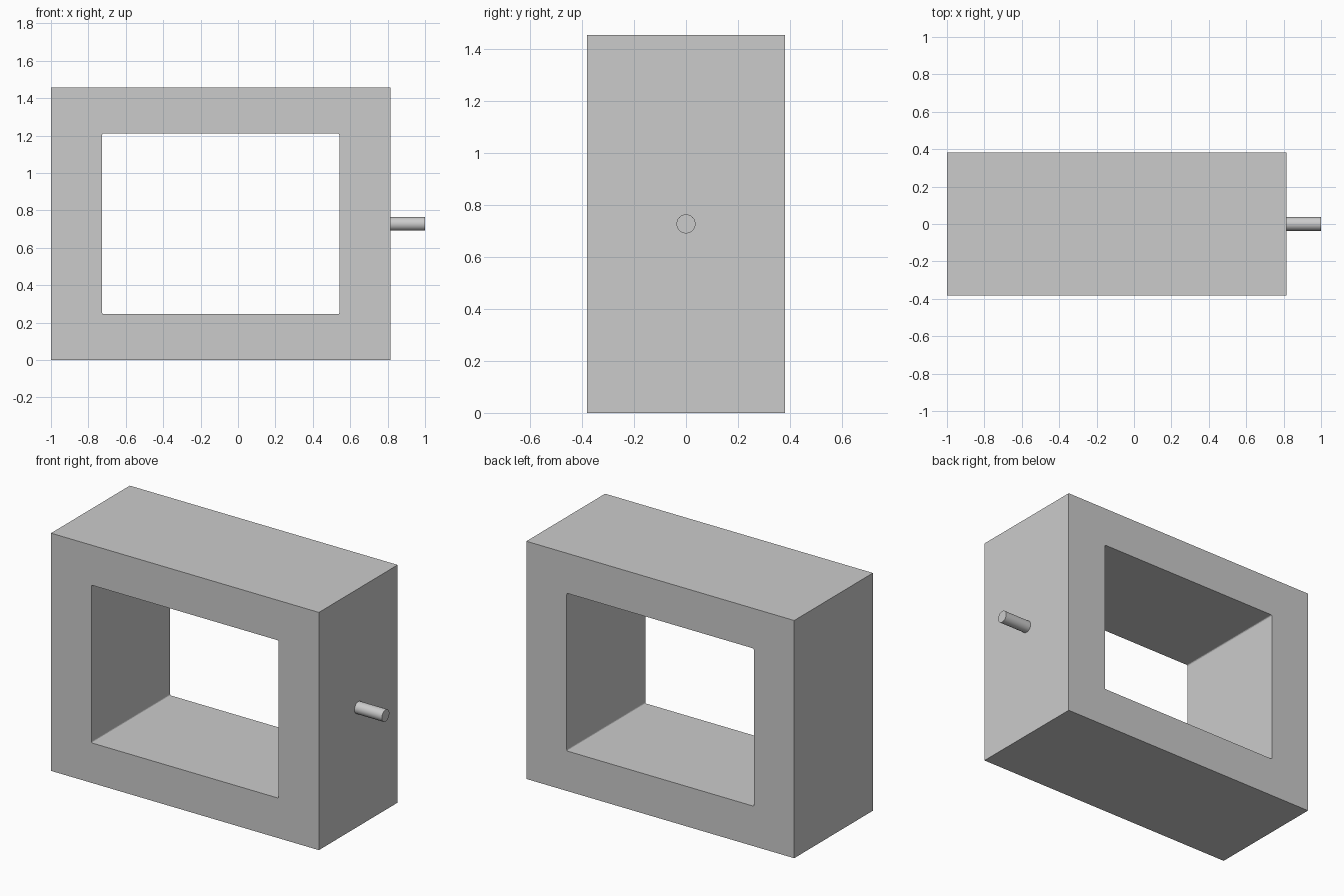
import bpy, bmesh, math
from mathutils import Matrix

if "Cube" in bpy.data.objects:
    bpy.data.objects.remove(bpy.data.objects["Cube"])

DEPTH = 0.762
CX, CZ = -0.0925, 0.728


def block(name, size, fillet=0.0):
    """Box centred on the frame; optional fillet on the edges running along y."""
    bm = bmesh.new()
    bmesh.ops.create_cube(bm, size=1, matrix=Matrix.Diagonal((*size, 1)))
    if fillet:
        edges = [e for e in bm.edges
                 if abs(e.verts[0].co.y - e.verts[1].co.y) > 0.1]
        bmesh.ops.bevel(bm, geom=edges, offset=fillet, segments=3,
                        profile=0.5, affect='EDGES')
    mesh = bpy.data.meshes.new(name)
    bm.to_mesh(mesh)
    bm.free()
    obj = bpy.data.objects.new(name, mesh)
    obj.location = (CX, 0, CZ)
    bpy.context.collection.objects.link(obj)
    return obj


# Rectangular frame with a through window
frame = block("frame", (1.815, DEPTH, 2 * CZ))
cutter = block("window_cutter", (1.268, DEPTH * 2, 0.966), fillet=0.008)
cutter.hide_render = True
cut = frame.modifiers.new("window", 'BOOLEAN')
cut.operation = 'DIFFERENCE'
cut.solver = 'EXACT'
cut.object = cutter
bpy.context.view_layer.objects.active = frame
bpy.ops.object.modifier_apply(modifier=cut.name)
bpy.data.objects.remove(cutter)

# Round pin on the right side
x0, x1 = 0.80, 1.0
bpy.ops.mesh.primitive_cylinder_add(vertices=48, radius=0.0365, depth=x1 - x0,
                                    location=((x0 + x1) / 2, 0, CZ),
                                    rotation=(0, math.pi / 2, 0))
pin = bpy.context.object
pin.name = "side_pin"
bpy.ops.object.shade_smooth_by_angle(angle=math.radians(30))
